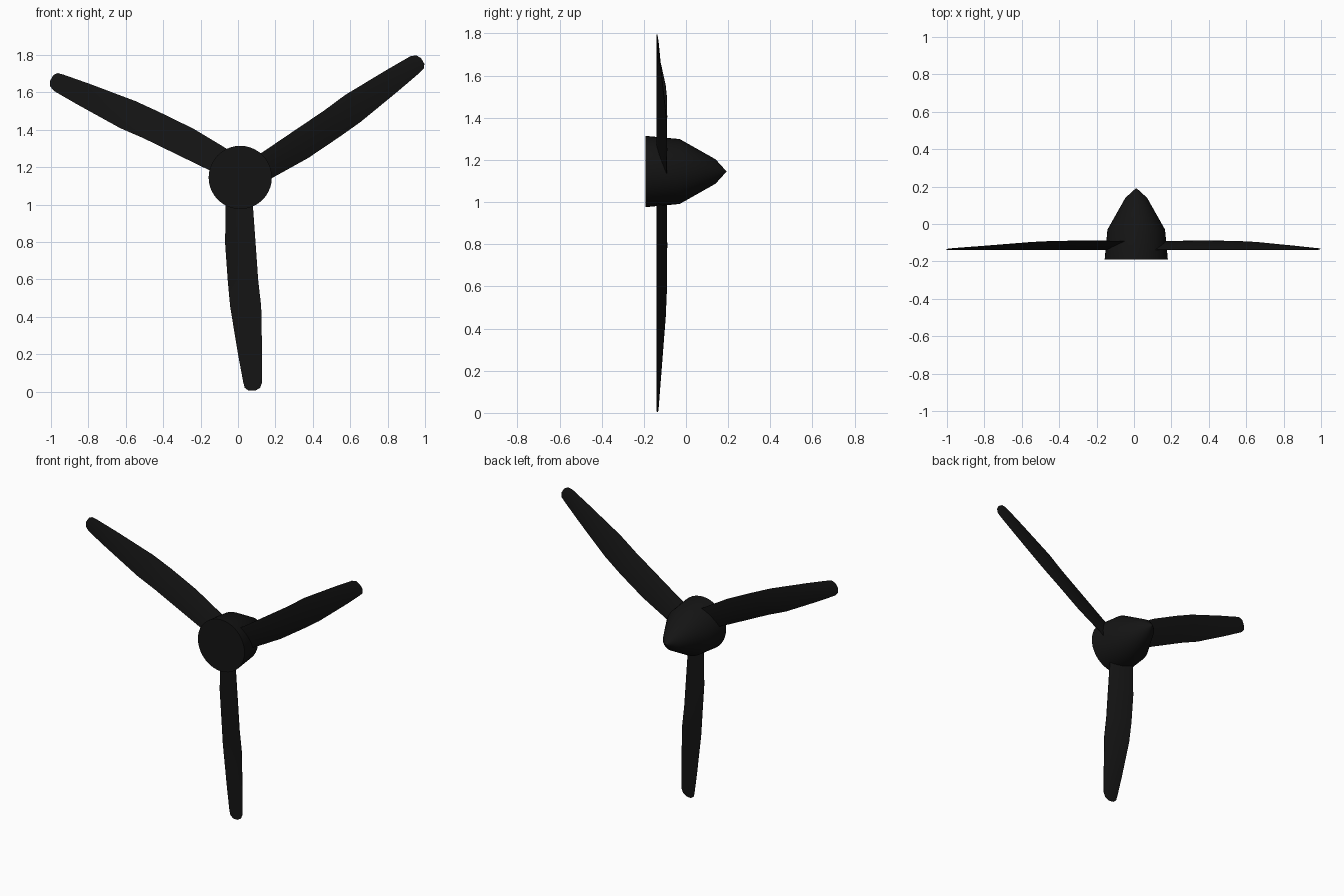
import bpy, bmesh, math
from mathutils import Matrix, Vector

cube = bpy.data.objects.get("Cube")
if cube:
    bpy.data.objects.remove(cube, do_unlink=True)

black = bpy.data.materials.new("black_paint")
black.use_nodes = True
color = (0.007, 0.007, 0.007, 1)
black.diffuse_color = color
black.node_tree.nodes["Principled BSDF"].inputs["Base Color"].default_value = color


def loft(name, rings, location, angle):
    """Skin closed rings of equal length, cap both ends, smooth by angle."""
    bm = bmesh.new()
    loops = [[bm.verts.new(p) for p in ring] for ring in rings]
    n = len(loops[0])
    for a, b in zip(loops, loops[1:]):
        for i in range(n):
            j = (i + 1) % n
            bm.faces.new((a[i], a[j], b[j], b[i]))
    bm.faces.new(loops[0])
    bm.faces.new(loops[-1])
    bmesh.ops.remove_doubles(bm, verts=bm.verts, dist=0.0001)
    bmesh.ops.recalc_face_normals(bm, faces=bm.faces)
    mesh = bpy.data.meshes.new(name)
    bm.to_mesh(mesh)
    bm.free()
    mesh.materials.append(black)
    obj = bpy.data.objects.new(name, mesh)
    bpy.context.collection.objects.link(obj)
    obj.location = location
    bpy.ops.object.select_all(action='DESELECT')
    obj.select_set(True)
    bpy.context.view_layer.objects.active = obj
    bpy.ops.object.shade_smooth_by_angle(angle=math.radians(angle))
    return obj


# Spinner: flat front disc tapering to a blunt cone at the back (y, radius)
spinner_profile = [(-0.191, 0.169), (-0.03, 0.154), (0.14, 0.058), (0.191, 0.002)]
SIDES = 40
spinner_rings = [
    [Vector((r * math.cos(math.tau * i / SIDES), y, r * math.sin(math.tau * i / SIDES)))
     for i in range(SIDES)]
    for y, r in spinner_profile]
loft("spinner", spinner_rings, (0.012, 0, 1.145), 35)

# Blade stations: radius, trailing x, leading x, trailing y, thickness
stations = [
    (0.06, -0.085, 0.055, -0.092, 0.018),
    (0.175, -0.088, 0.059, -0.091, 0.018),
    (0.355, -0.091, 0.072, -0.090, 0.017),
    (0.555, -0.077, 0.086, -0.091, 0.016),
    (0.695, -0.064, 0.102, -0.097, 0.014),
    (0.955, -0.021, 0.107, -0.117, 0.011),
    (1.100, 0.006, 0.107, -0.129, 0.009),
    (1.130, 0.014, 0.096, -0.131, 0.007),
    (1.145, 0.034, 0.070, -0.133, 0.005),
]
LEADING_Y = -0.138
# Lens section: fraction across the chord, share of thickness
section = [(0, 0.12), (0.12, 0.5), (0.35, 0.9), (0.6, 1), (0.85, 0.65), (1, 0.2)]


def blade_ring(r, x0, x1, y0, thick):
    def point(f, offset):
        return Vector((x0 + (x1 - x0) * f, y0 + (LEADING_Y - y0) * f + offset, -r))
    back = [point(f, 0.55 * h * thick) for f, h in section]
    front = [point(f, -0.45 * h * thick) for f, h in reversed(section)]
    return back + front


# Three pitched blades spaced evenly around the shaft
for name, turn in (("lower_blade", 0), ("left_blade", -120), ("right_blade", 120)):
    spin = Matrix.Rotation(math.radians(turn), 3, 'Y')
    rings = [[spin @ p for p in blade_ring(*s)] for s in stations]
    loft(name, rings, (0.022, 0, 1.15), 40)
